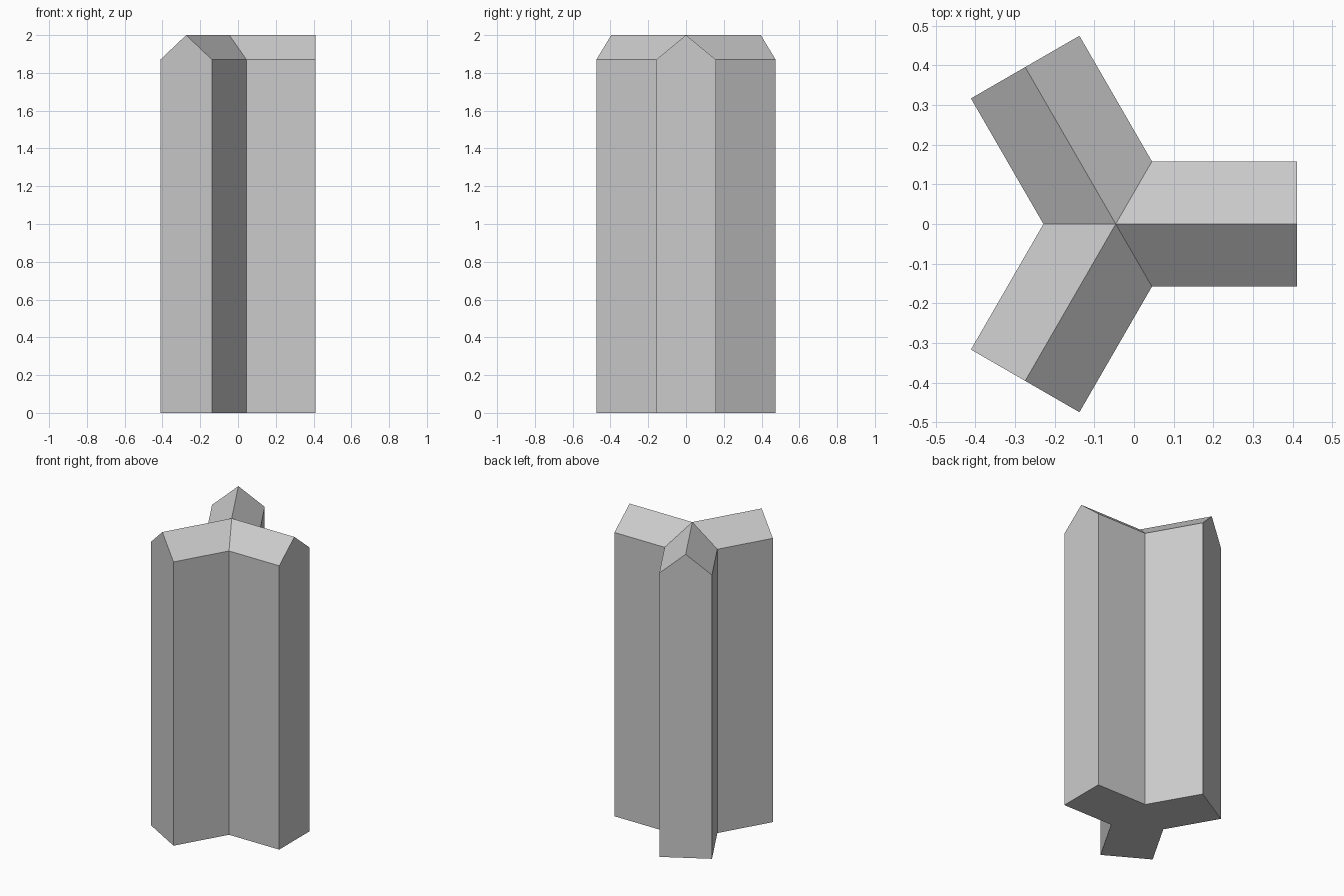
import bpy
import bmesh
from math import cos, sin, radians
from mathutils import Vector

cube = bpy.data.objects.get("Cube")
if cube:
    bpy.data.objects.remove(cube, do_unlink=True)

CENTRE_X = -0.046   # where the three wings meet
LENGTH = 0.457      # centre to wing end
HALF = 0.158        # half the wing width
EAVE, RIDGE = 1.87, 2.0
INNER = HALF / sin(radians(60))

grey = bpy.data.materials.new("plain grey")
grey.use_nodes = True
colour = (0.6, 0.6, 0.6, 1)
grey.diffuse_color = colour
grey.node_tree.nodes["Principled BSDF"].inputs["Base Color"].default_value = colour

bm = bmesh.new()


def polar(radius, degrees, side=0):
    """Plan point along a wing axis, shifted sideways."""
    a = radians(degrees)
    return Vector((CENTRE_X + radius * cos(a) - side * sin(a),
                   radius * sin(a) + side * cos(a), 0))


def column(plan):
    """Bottom and eave vertices over one plan point."""
    return [bm.verts.new((plan.x, plan.y, z)) for z in (0, EAVE)]


peak = bm.verts.new((CENTRE_X, 0, RIDGE))
valleys = [column(polar(INNER, 120 * i - 60)) for i in range(3)]
base = []

# Three gabled wings, sharing the valley corners and the peak
for i in range(3):
    right_in, left_in = valleys[i], valleys[(i + 1) % 3]
    right_out = column(polar(LENGTH, 120 * i, -HALF))
    left_out = column(polar(LENGTH, 120 * i, HALF))
    tip = polar(LENGTH, 120 * i)
    gable = bm.verts.new((tip.x, tip.y, RIDGE))

    # Side walls, gable end and two roof slopes
    bm.faces.new((right_in[0], right_out[0], right_out[1], right_in[1]))
    bm.faces.new((left_out[0], left_in[0], left_in[1], left_out[1]))
    bm.faces.new((right_out[0], left_out[0], left_out[1], gable, right_out[1]))
    bm.faces.new((right_in[1], right_out[1], gable, peak))
    bm.faces.new((left_out[1], left_in[1], peak, gable))
    base += [right_in[0], right_out[0], left_out[0]]

# Floor
bm.faces.new(base[::-1])
bmesh.ops.recalc_face_normals(bm, faces=bm.faces)

mesh = bpy.data.meshes.new("three_wing_tower")
bm.to_mesh(mesh)
bm.free()
mesh.materials.append(grey)
bpy.context.collection.objects.link(bpy.data.objects.new("three_wing_tower", mesh))
